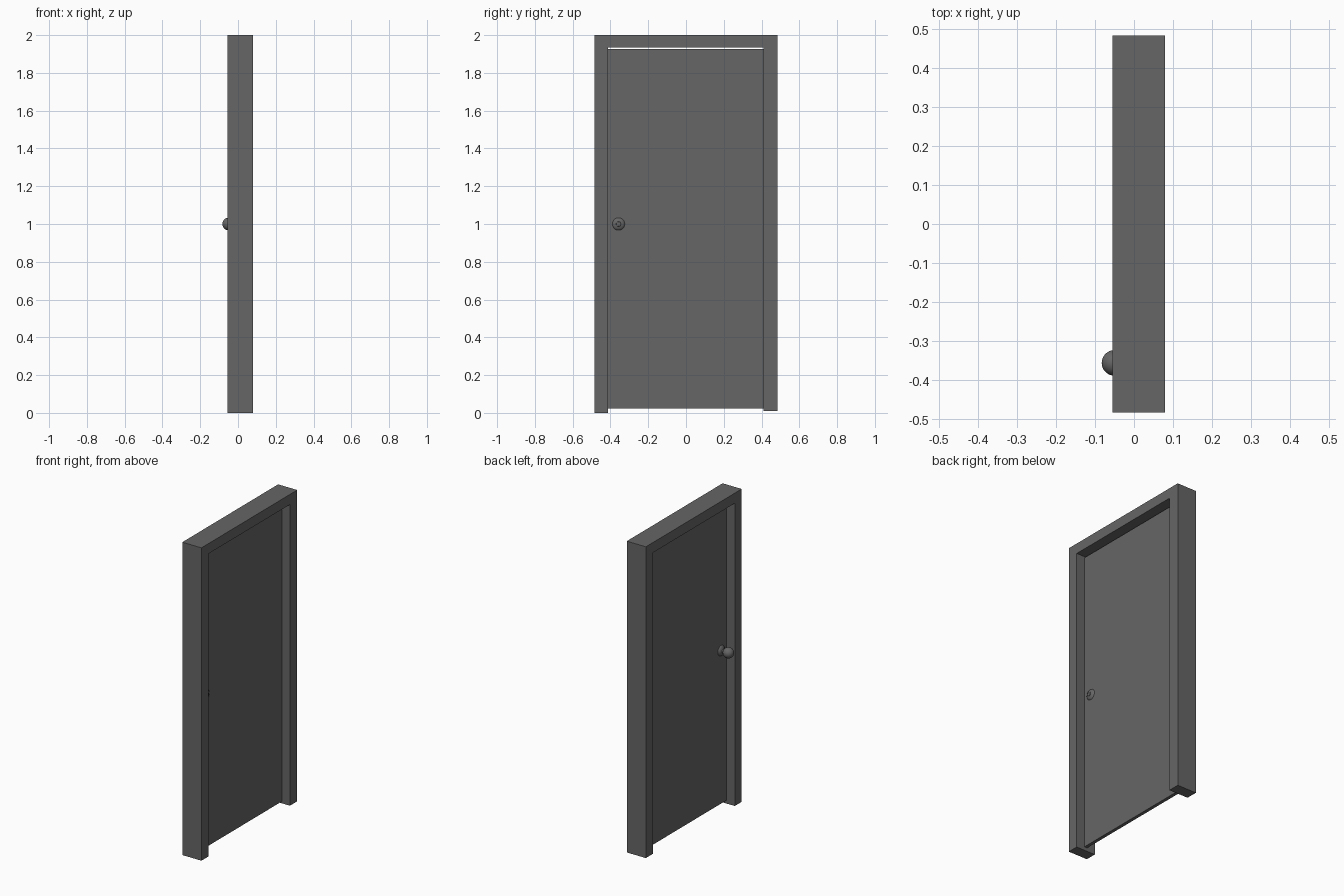
import bpy, bmesh, math
from mathutils import Matrix, Vector

if "Cube" in bpy.data.objects:
    bpy.data.objects.remove(bpy.data.objects["Cube"])

grey = bpy.data.materials.new("dark_grey")
grey.diffuse_color = (0.133, 0.133, 0.133, 1)
grey.use_nodes = True
grey.node_tree.nodes["Principled BSDF"].inputs["Base Color"].default_value = grey.diffuse_color


def finish(name, bm, smooth=False):
    bmesh.ops.recalc_face_normals(bm, faces=bm.faces)
    me = bpy.data.meshes.new(name)
    bm.to_mesh(me)
    bm.free()
    me.materials.append(grey)
    ob = bpy.data.objects.new(name, me)
    bpy.context.collection.objects.link(ob)
    if smooth:
        bpy.ops.object.select_all(action='DESELECT')
        ob.select_set(True)
        bpy.context.view_layer.objects.active = ob
        bpy.ops.object.shade_smooth_by_angle(angle=math.radians(40))
    return ob


def slab(name, outline, x0, x1):
    """Extrude a (y, z) outline along x."""
    bm = bmesh.new()
    f = bm.faces.new([bm.verts.new((x0, y, z)) for y, z in outline])
    ext = bmesh.ops.extrude_face_region(bm, geom=[f])
    bmesh.ops.translate(bm, vec=(x1 - x0, 0, 0),
                        verts=[v for v in ext["geom"] if isinstance(v, bmesh.types.BMVert)])
    return finish(name, bm)


def lathe(name, profile, y, z, steps=32):
    """Revolve an (x, radius) profile about the x axis."""
    bm = bmesh.new()
    vs = [bm.verts.new((x, y + r, z)) for x, r in profile]
    es = [bm.edges.new(p) for p in zip(vs, vs[1:])]
    bmesh.ops.spin(bm, geom=vs + es, cent=(0, y, z), axis=(1, 0, 0),
                   angle=math.tau, steps=steps)
    bmesh.ops.remove_doubles(bm, verts=bm.verts, dist=1e-5)
    return finish(name, bm, True)


# Door frame: two jambs and a lintel, right jamb slightly shorter
slab("door_frame", [(-0.484, 0), (-0.414, 0), (-0.414, 1.935), (0.41, 1.935),
                    (0.41, 0.01), (0.484, 0.01), (0.484, 2), (-0.484, 2)], -0.055, 0.08)

# Door leaf, recessed from both frame faces
slab("door_leaf", [(-0.414, 0.022), (0.41, 0.022), (0.41, 1.927), (-0.414, 1.927)],
     0.002, 0.023)

KY, KZ = -0.357, 1.0

# Ball knob on the -x side
R = 0.033
ball = [(-0.05 - R * math.cos(a), R * math.sin(a))
        for a in (math.pi * i / 16 for i in range(17))]
lathe("knob_ball", ball, KY, KZ)

# Flared roses and stems on both sides of the leaf
lathe("knob_rose", [(0.002, 0.033), (-0.003, 0.031), (-0.008, 0.022),
                    (-0.012, 0.013), (-0.03, 0.012)], KY, KZ)
lathe("lock_rose", [(0.023, 0.033), (0.027, 0.031), (0.031, 0.022),
                    (0.034, 0.013), (0.037, 0.012), (0.037, 0)], KY, KZ)
